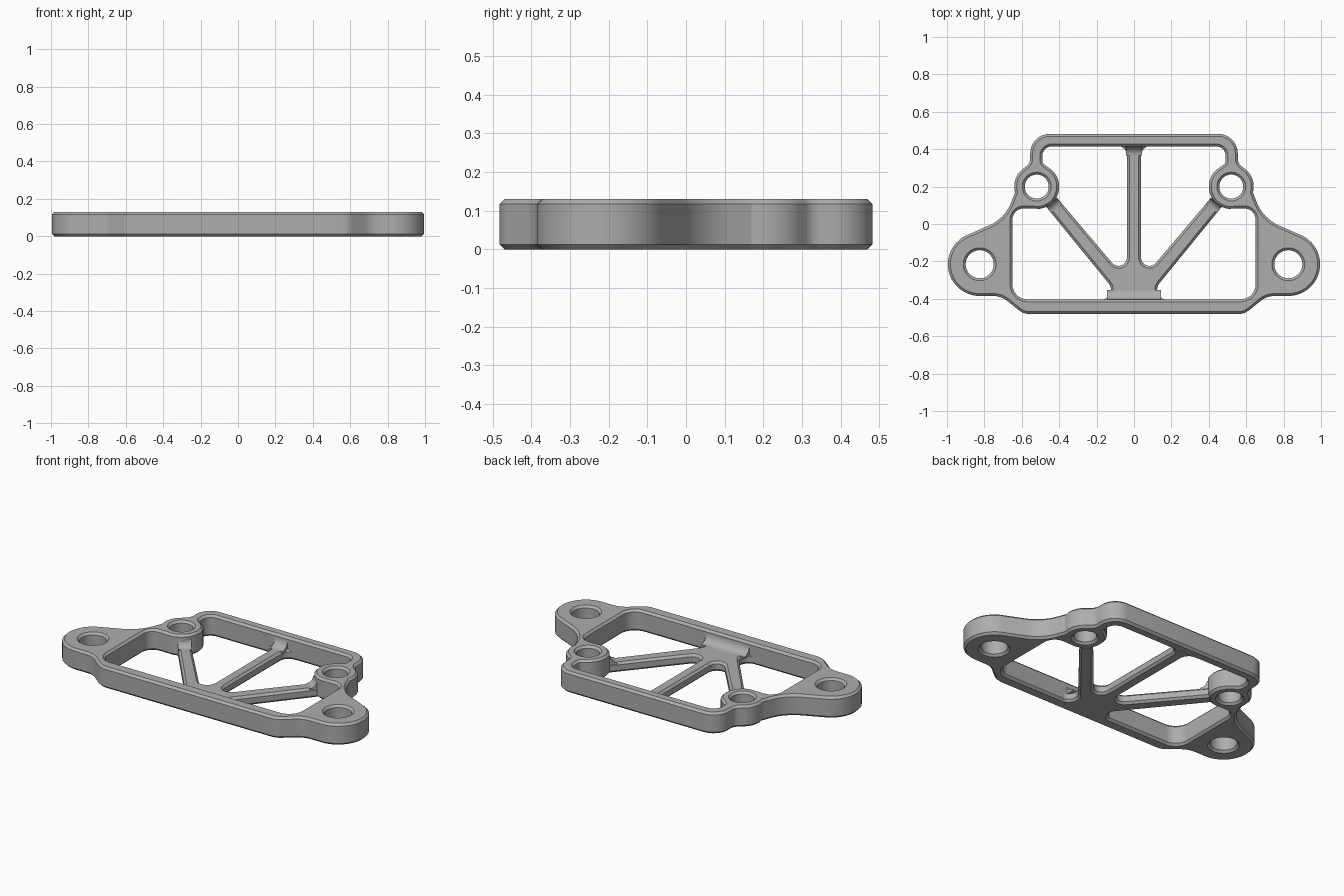
import bpy, bmesh
from math import sin, cos, tan, radians, pi
from mathutils import Vector, Matrix

if "Cube" in bpy.data.objects:
    bpy.data.objects.remove(bpy.data.objects["Cube"])

THICK, WEB, CHAMFER = 0.13, 0.06, 0.013
BOSS, EAR = (0.52, 0.2), (0.825, -0.215)

grey = bpy.data.materials.new("plain_grey")
grey.use_nodes = True
grey.diffuse_color = (0.42, 0.42, 0.42, 1)
grey.node_tree.nodes["Principled BSDF"].inputs["Base Color"].default_value = (0.42, 0.42, 0.42, 1)


def arc(center, r, start, end, n=16):
    """Sharp outline points along a circular arc, in degrees."""
    angles = [radians(start + (end - start) * i / n) for i in range(n + 1)]
    return [(center[0] + r * cos(a), center[1] + r * sin(a), 0) for a in angles]


def circle(center, r):
    return arc(center, r, 0, 352.5, 47)


def mirrored(half):
    """Close a right-hand outline with its mirror image."""
    return half + [(-x, y, r) for x, y, r in reversed(half)]


def rounded(corners, steps=8):
    """Replace each (x, y, radius) corner with a tangent arc."""
    out = []
    for i, (x, y, r) in enumerate(corners):
        p = Vector((x, y))
        if r == 0:
            out.append(p)
            continue
        a = (Vector(corners[i - 1][:2]) - p).normalized()
        b = (Vector(corners[(i + 1) % len(corners)][:2]) - p).normalized()
        half = a.angle(b) / 2
        center = p + (a + b).normalized() * r / sin(half)
        start = p + a * r / tan(half) - center
        turn = (pi - 2 * half) * (1 if a.x * b.y - a.y * b.x < 0 else -1)
        for k in range(steps + 1):
            out.append(center + Matrix.Rotation(turn * k / steps, 2) @ start)
    return out


def finish(obj):
    """Weld, smooth and colour a mesh object."""
    bm = bmesh.new()
    bm.from_mesh(obj.data)
    bmesh.ops.remove_doubles(bm, verts=bm.verts, dist=0.0002)
    bmesh.ops.recalc_face_normals(bm, faces=bm.faces)
    bm.to_mesh(obj.data)
    bm.free()
    obj.data.materials.clear()
    obj.data.materials.append(grey)
    bpy.ops.object.select_all(action="DESELECT")
    obj.select_set(True)
    bpy.context.view_layer.objects.active = obj
    bpy.ops.object.shade_smooth_by_angle(angle=radians(30))


def chamfered_plate(name, outlines, height):
    """Extruded flat plate with chamfered edges; inner outlines become holes."""
    curve = bpy.data.curves.new(name, "CURVE")
    curve.dimensions, curve.fill_mode = "2D", "BOTH"
    curve.extrude = height / 2 - CHAMFER
    curve.bevel_depth, curve.bevel_resolution = CHAMFER, 0
    curve.offset = -CHAMFER
    for outline in outlines:
        pts = rounded(outline)
        spline = curve.splines.new("POLY")
        spline.points.add(len(pts) - 1)
        for sp, p in zip(spline.points, pts):
            sp.co = (p.x, p.y, 0, 1)
        spline.use_cyclic_u = True
    obj = bpy.data.objects.new(name, curve)
    bpy.context.collection.objects.link(obj)
    obj.location.z = height / 2
    bpy.ops.object.select_all(action="DESELECT")
    obj.select_set(True)
    bpy.context.view_layer.objects.active = obj
    bpy.ops.object.convert(target="MESH")
    finish(bpy.context.object)


def root_fillet(name, x, y, angle, width, r=0.05):
    """Concave ramp from a rib top up to the wall; local +x points along the rib."""
    ramp = [(r - r * sin(t), WEB + r - r * cos(t))
            for t in (pi / 2 * i / 8 for i in range(9))]
    profile = ramp + [(-0.02, WEB + r), (-0.02, WEB - 0.01), (r, WEB - 0.01)]
    bm = bmesh.new()
    face = bm.faces.new([bm.verts.new((u, -width / 2, z)) for u, z in profile])
    moved = bmesh.ops.extrude_face_region(bm, geom=[face])["geom"]
    verts = [v for v in moved if isinstance(v, bmesh.types.BMVert)]
    bmesh.ops.translate(bm, verts=verts, vec=(0, width, 0))
    mesh = bpy.data.meshes.new(name)
    bm.to_mesh(mesh)
    bm.free()
    obj = bpy.data.objects.new(name, mesh)
    obj.location = (x, y, 0)
    obj.rotation_euler.z = angle
    bpy.context.collection.objects.link(obj)
    finish(obj)


# Outer frame with ears and bosses
outer = mirrored(
    [(0.555, 0.482, 0.105), (0.555, 0.325, 0.05)]
    + arc(BOSS, 0.12, 50, -15)
    + [(0.69, 0.03, 0.22)]
    + arc(EAR, 0.17, 70, -95, 24)
    + [(0.71, -0.385, 0.12), (0.59, -0.482, 0.1)])
inner = mirrored(
    [(0.49, 0.415, 0.05), (0.49, 0.325, 0.03)]
    + arc(BOSS, 0.12, 130, 262)
    + [(0.65, 0.085, 0.06), (0.65, -0.403, 0.08)])
holes = [circle((s * c[0], c[1]), r) for s in (1, -1)
         for c, r in ((BOSS, 0.064), (EAR, 0.075))]
chamfered_plate("frame", [outer, inner] + holes, THICK)

# Lower web: hub, centre rib and two diagonal ribs
web = mirrored([
    (0.12, 0.44, 0), (0.12, 0.417, 0), (0.0375, 0.417, 0.05), (0.0375, -0.302, 0.045),
    (0.423, 0.154, 0), (0.481, 0.106, 0), (0.064, -0.405, 0.054),
    (0.25, -0.405, 0), (0.25, -0.44, 0)])
chamfered_plate("rib_web", [web], WEB)

# Ramps where the web meets the frame
root_fillet("hub_fillet", 0, -0.403, pi / 2, 0.29)
root_fillet("centre_rib_fillet", 0, 0.415, -pi / 2, 0.085)
for side, s in (("left", 1), ("right", -1)):
    heading = radians(-90 - s * 39.3)
    root_fillet(side + "_rib_fillet", s * 0.439, 0.114, heading, 0.075, 0.04)
